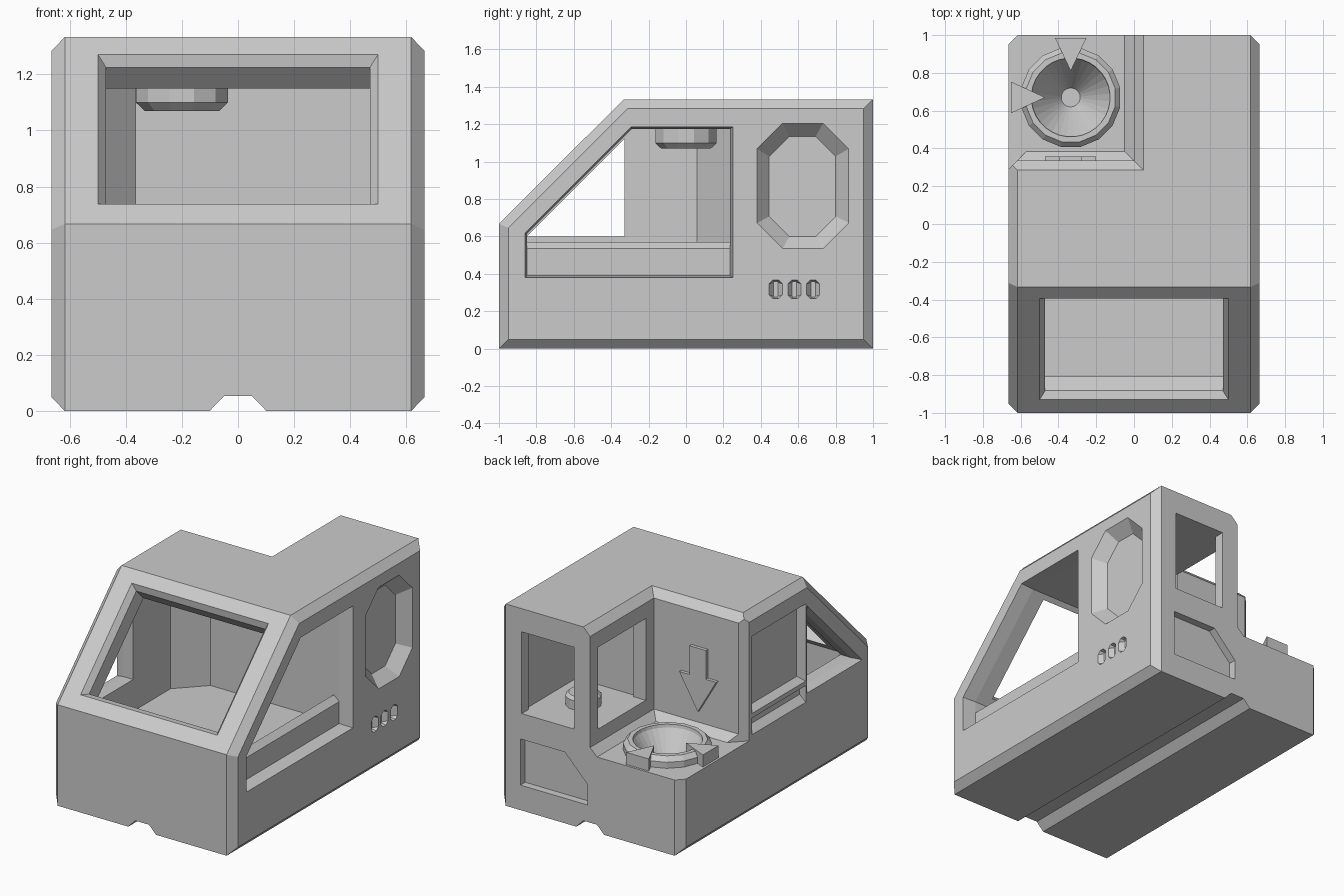
import bpy, bmesh
from math import sin, cos, pi
from mathutils import Vector

if "Cube" in bpy.data.objects:
    bpy.data.objects.remove(bpy.data.objects["Cube"])


def loft(name, rings):
    """Closed solid through rings of 3D points."""
    bm = bmesh.new()
    rows = [[bm.verts.new(p) for p in r] for r in rings]
    n = len(rows[0])
    for a, b in zip(rows, rows[1:]):
        for i in range(n):
            j = (i + 1) % n
            bm.faces.new((a[i], a[j], b[j], b[i]))
    bm.faces.new(rows[0])
    bm.faces.new(rows[-1])
    bmesh.ops.recalc_face_normals(bm, faces=bm.faces)
    me = bpy.data.meshes.new(name)
    bm.to_mesh(me)
    bm.free()
    ob = bpy.data.objects.new(name, me)
    bpy.context.collection.objects.link(ob)
    return ob


def solid(name, axis, *sections):
    """Sections are (position along axis, 2D outline)."""
    place = {'x': lambda t, a, b: (t, a, b),
             'y': lambda t, a, b: (a, t, b),
             'z': lambda t, a, b: (a, b, t)}[axis]
    return loft(name, [[place(t, a, b) for a, b in pts] for t, pts in sections])


def rect(a0, a1, b0, b1, g=0):
    return [(a0 - g, b0 - g), (a1 + g, b0 - g), (a1 + g, b1 + g), (a0 - g, b1 + g)]


def octagon(a0, a1, b0, b1, c):
    return [(a0 + c, b0), (a1 - c, b0), (a1, b0 + c), (a1, b1 - c),
            (a1 - c, b1), (a0 + c, b1), (a0, b1 - c), (a0, b0 + c)]


def circle(cx, cy, r, n=16):
    return [(cx + r * cos(2 * pi * (i + .5) / n), cy + r * sin(2 * pi * (i + .5) / n))
            for i in range(n)]


def cut(target, cutter, keep=False):
    m = target.modifiers.new("cut", 'BOOLEAN')
    m.operation, m.solver, m.object = 'DIFFERENCE', 'EXACT', cutter
    bpy.context.view_layer.objects.active = target
    bpy.ops.object.modifier_apply(modifier=m.name)
    if not keep:
        bpy.data.objects.remove(cutter)


# Body: side profile with chamfered flanks
full = [(-1, 0), (1, 0), (1, 1.333), (-.333, 1.333), (-1, .667)]
inset = [(-.95, .05), (.95, .05), (.95, 1.283), (-.312, 1.283), (-.95, .646)]
body = solid("body", 'x', (-.665, inset), (-.617, full), (.617, full), (.665, inset))


# Rear corner notch with chamfered top and floor edges
def notch(x, y, sx):
    return [(sx - .15, y - .15), (sx, y), (x, y), (x, 1.2), (sx - .15, 1.2)]


cut(body, solid("notch", 'z', (.5, notch(-.05, .385, -.57)), (.55, notch(0, .335, -.62)),
                (1.283, notch(0, .335, -.62)), (1.343, notch(.06, .275, -.68)),
                (1.5, notch(.06, .275, -.68))))


# Cabin interior with slanted rear left corner
def cabin(back, bottom=.39, g=0):
    return [(-.85 - g, bottom - g), (back + g, bottom - g), (back + g, 1.175 + g),
            (-.29 - g * .4, 1.175 + g), (-.85 - g, .615 + g * .4)]


def low(b):
    return cabin(.235, b)


cut(body, solid("cabin_space", 'x', (-.535, cabin(.06)), (-.365, cabin(.235)),
                (.535, cabin(.235))))
# Right window: recess, then opening over a bevelled sill
cut(body, solid("right_recess", 'x', (.575, cabin(.235)), (.665, cabin(.24, .39, .01)),
                (.75, cabin(.24, .39, .01))))
cut(body, solid("right_opening", 'x', (.5, low(.57)), (.535, low(.57)),
                (.575, low(.535)), (.62, low(.535))))

# Windscreen opening, square to the slope
c, up, inn = Vector((0, -.6625, 1.0045)), Vector((0, .7071, .7071)), Vector((0, .7071, -.7071))
cut(body, loft("windscreen", [
    [c + inn * d + up * (h * s) + Vector((w * k, 0, 0))
     for k, s in ((-1, -1), (1, -1), (1, 1), (-1, 1))]
    for d, w, h in ((-.05, .54, .418), (.037, .47, .348), (.2, .47, .348))]))

# Left side: triangular window, blind panel, slot
tri = [(-.85, .6), (-.33, .6), (-.33, 1.12)]
tri_out = [(-.89, .585), (-.315, .585), (-.315, 1.16)]
cut(body, solid("left_window", 'x', (-.75, tri_out), (-.665, tri_out), (-.61, tri), (-.5, tri)))
cut(body, solid("left_panel", 'x', (-.75, rect(-.27, .23, .7, 1.15, .03)),
                (-.665, rect(-.27, .23, .7, 1.15, .03)), (-.62, rect(-.27, .23, .7, 1.15))))
cut(body, solid("left_slot", 'x', (-.75, rect(-.3, .26, .53, .64)),
                (-.665, rect(-.3, .26, .53, .64)), (-.62, rect(-.3, .26, .57, .64))))

# Rear chamber with back and side windows
cut(body, solid("chamber", 'z', (.64, rect(.09, .52, .4, .93)), (1.18, rect(.09, .52, .4, .93))))
cut(body, solid("back_window", 'y', (.85, rect(.12, .5, .64, 1.18)), (1.1, rect(.12, .5, .64, 1.18))))
cut(body, solid("notch_window", 'x', (-.1, rect(.42, .92, .64, 1.18)), (.2, rect(.42, .92, .64, 1.18))))
plate = [(.02, .165), (.51, .165), (.51, .47), (.185, .47), (.02, .3)]
cut(body, solid("back_plate", 'y', (.95, plate), (1.1, plate)))

# Right side: octagonal recess and three small grilles
big, small = octagon(.38, .87, .535, 1.205, .137), octagon(.445, .8, .6, 1.135, .107)
cut(body, solid("octagon_recess", 'x', (.59, small), (.665, big), (.75, big)))
for y in (.48, .58, .68):
    o = octagon(y - .035, y + .035, .267, .367, .02)
    i = octagon(y - .012, y + .012, .275, .359, .005)
    cut(body, solid("grille", 'x', (.635, i), (.665, o), (.75, o)))

# Underside groove
groove = [(-.15, -.05), (.15, -.05), (.05, .053), (-.05, .053)]
cut(body, solid("groove", 'y', (-1.1, groove), (1.1, groove)))

# Funnel on the deck
fx, fy = -.335, .67
funnel = solid("funnel_ring", 'z', (.48, circle(fx, fy, .267)), (.54, circle(fx, fy, .267)),
               (.57, circle(fx, fy, .24)))
bowl = solid("bowl", 'z', (.33, circle(fx, fy, .05, 32)), (.55, circle(fx, fy, .205, 32)),
             (.65, circle(fx, fy, .225, 32)))
cut(body, bowl, keep=True)
cut(funnel, bowl)

# Ceiling lamp and chamber post
solid("ceiling_lamp", 'z', (1.2, circle(-.2, 0, .17, 12)), (1.1, circle(-.2, 0, .17, 12)),
      (1.07, circle(-.2, 0, .138, 12)))
solid("chamber_post", 'z', (.62, circle(.28, .67, .11, 12)), (.7, circle(.28, .67, .11, 12)),
      (.72, circle(.28, .67, .09, 12)))

# Raised arrows
left = [(-.65, fy - .083), (-.47, fy), (-.65, fy + .083)]
back = [(fx - .083, .985), (fx, .81), (fx + .083, .985)]
for name, pts in (("left_arrow", left), ("back_arrow", back)):
    solid(name, 'z', (.49, pts), (.58, pts))
half = [(.06, 1.05), (.06, .86), (.135, .86)]
arrow = [(fx + a, b) for a, b in half] + [(fx, .63)] + [(fx - a, b) for a, b in reversed(half)]
solid("wall_arrow", 'y', (.32, arrow), (.357, arrow))
